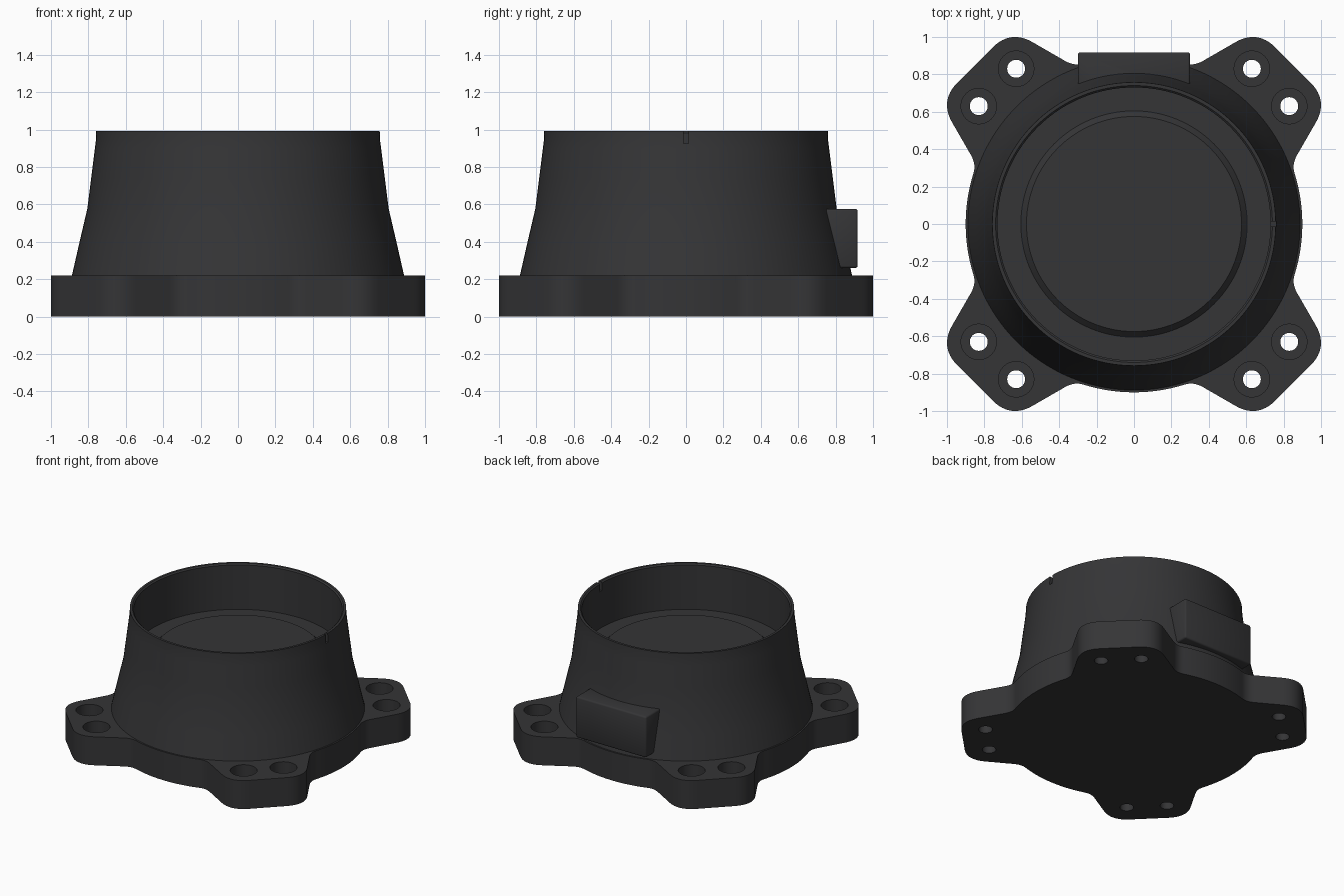
import bpy, bmesh
from math import sin, cos, pi, radians, hypot, atan2
from mathutils import Vector, Matrix

if "Cube" in bpy.data.objects:
    bpy.data.objects.remove(bpy.data.objects["Cube"])

mat = bpy.data.materials.new("dark_plastic")
mat.diffuse_color = (0.035, 0.035, 0.037, 1)
mat.use_nodes = True
mat.node_tree.nodes["Principled BSDF"].inputs["Base Color"].default_value = mat.diffuse_color


def make(name, bm):
    bmesh.ops.recalc_face_normals(bm, faces=bm.faces)
    me = bpy.data.meshes.new(name)
    bm.to_mesh(me)
    bm.free()
    ob = bpy.data.objects.new(name, me)
    bpy.context.collection.objects.link(ob)
    me.materials.append(mat)
    return ob


def lathe(bm, profile, n, cx=0, cy=0):
    """Closed solid of revolution, capped flat at both profile ends."""
    rings = [[bm.verts.new((cx + r * cos(2 * pi * i / n), cy + r * sin(2 * pi * i / n), z))
              for i in range(n)] for r, z in profile]
    for a, b in zip(rings, rings[1:]):
        for i in range(n):
            j = (i + 1) % n
            bm.faces.new((a[i], a[j], b[j], b[i]))
    bm.faces.new(rings[0][::-1])
    bm.faces.new(rings[-1])


def box(bm, lo, hi):
    lo, hi = Vector(lo), Vector(hi)
    m = Matrix.Translation((lo + hi) / 2) @ Matrix.Diagonal((hi - lo).to_4d())
    bmesh.ops.create_cube(bm, size=1, matrix=m)


def cut(ob, bm):
    cutter = make("cutter", bm)
    cutter.hide_render = True
    mod = ob.modifiers.new("cut", 'BOOLEAN')
    mod.operation, mod.solver, mod.object = 'DIFFERENCE', 'EXACT', cutter
    bpy.context.view_layer.objects.active = ob
    bpy.ops.object.modifier_apply(modifier=mod.name)
    bpy.data.objects.remove(cutter)


def smooth(ob, angle=25):
    bpy.ops.object.select_all(action='DESELECT')
    ob.select_set(True)
    bpy.context.view_layer.objects.active = ob
    bpy.ops.object.shade_smooth_by_angle(angle=radians(angle))


def curve(a, c, b, n):
    a, b, c = Vector(a), Vector(b), Vector(c)
    return [a * (1 - t) ** 2 + c * 2 * t * (1 - t) + b * t * t
            for t in (i / n for i in range(n + 1))]


# Flange outline: one octant (arc, concave blend, rounded lobe corner), then repeated
R = 0.9
root, tip = Vector((0.842, 0.317)), Vector((1.04, 0.66))
u, v = (tip - root).normalized(), Vector((-1, 1)).normalized()
a1 = atan2(root.y, root.x) - 0.06
octant = [Vector((R * cos(a1 * i / 10), R * sin(a1 * i / 10))) for i in range(10)]
octant += curve((R * cos(a1), R * sin(a1)), root, root + u * 0.06, 6)
octant += curve(tip - u * 0.137, tip, tip + v * 0.137, 12)
quarter = octant + [Vector((p.y, p.x)) for p in octant[:0:-1]]
outline = [Matrix.Rotation(k * pi / 2, 2) @ p for k in range(4) for p in quarter]

bm = bmesh.new()
low = [bm.verts.new((p.x, p.y, 0)) for p in outline]
top = [bm.verts.new((p.x, p.y, 0.22)) for p in outline]
n = len(outline)
for i in range(n):
    j = (i + 1) % n
    bm.faces.new((low[i], low[j], top[j], top[i]))
bm.faces.new(low[::-1])
lid = bm.faces.new(top)
bmesh.ops.bevel(bm, geom=list(lid.edges), offset=0.025, segments=3, profile=0.5,
                affect='EDGES')
flange = make("mounting_flange", bm)

# Counterbored screw holes, a pair in each lobe
bm = bmesh.new()
for sx in (-1, 1):
    for sy in (-1, 1):
        for x, y in ((0.63, 0.83), (0.83, 0.63)):
            lathe(bm, [(0.048, -0.1), (0.048, 0.11), (0.095, 0.11), (0.095, 0.4)],
                  32, sx * x, sy * y)
cut(flange, bm)
smooth(flange)

# Tapered housing with recessed cup and raised centre disc
bm = bmesh.new()
lathe(bm, [(0.895, 0.15), (0.895, 0.19), (0.888, 0.22), (0.847, 0.4), (0.805, 0.58),
           (0.785, 0.74), (0.765, 0.9), (0.76, 0.94), (0.758, 0.993), (0.74, 0.993),
           (0.73, 0.983), (0.73, 0.64), (0.605, 0.64), (0.575, 0.67)], 128)
housing = make("tapered_housing", bm)

# Alignment notch in the rim
bm = bmesh.new()
box(bm, (0.70, -0.014, 0.925), (0.82, 0.014, 1.1))
cut(housing, bm)
smooth(housing, 20)

# Rear connector block
bm = bmesh.new()
box(bm, (-0.3, 0.70, 0.26), (0.3, 0.918, 0.577))
bmesh.ops.bevel(bm, geom=bm.edges[:], offset=0.012, segments=2, profile=0.5, affect='EDGES')
block = make("rear_connector_block", bm)
# hide the part of the block that would reach into the cup
bm = bmesh.new()
lathe(bm, [(0.74, 0.2), (0.74, 0.7)], 96)
cut(block, bm)
smooth(block, 50)
